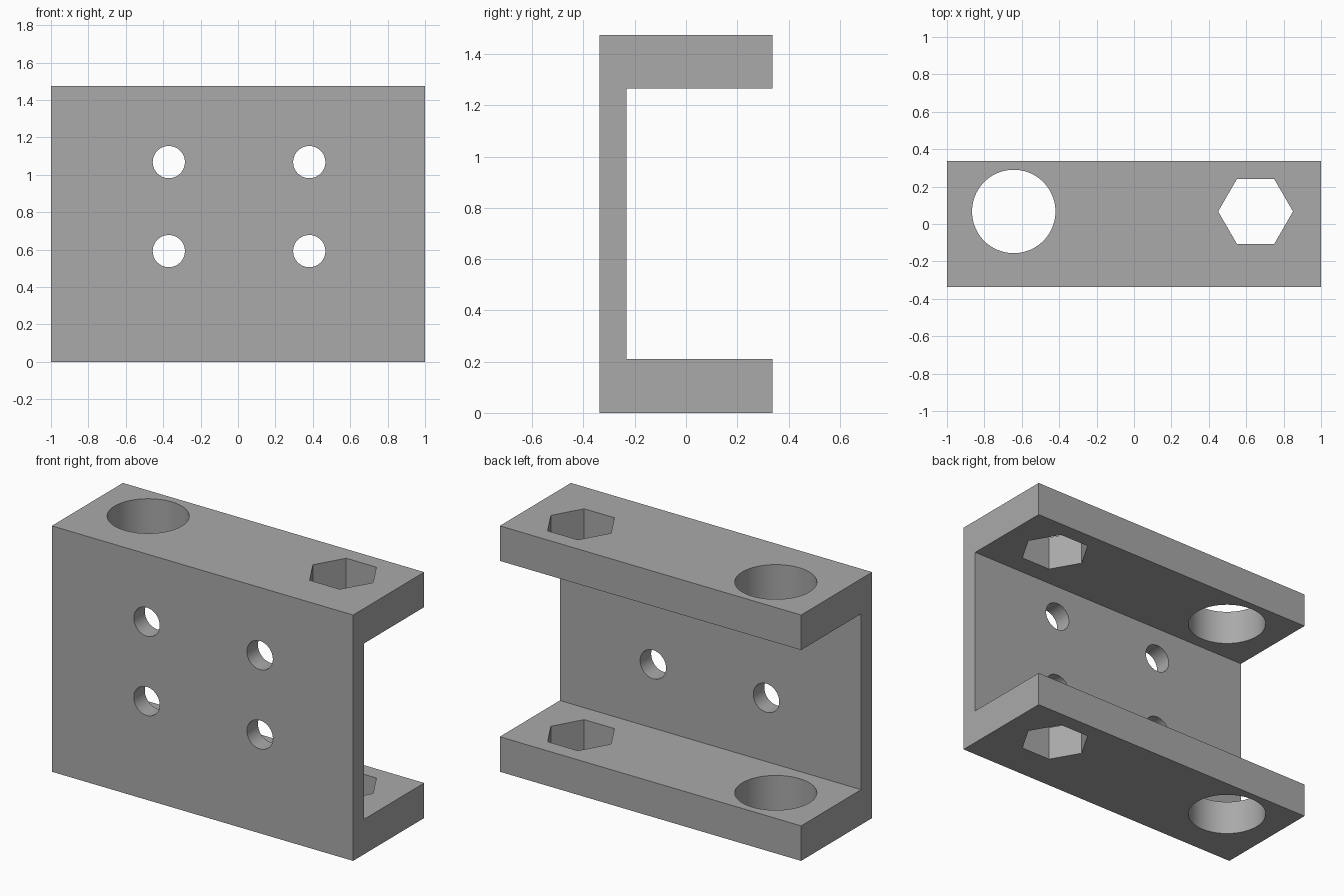
import bpy, bmesh, math
from mathutils import Matrix

if "Cube" in bpy.data.objects:
    bpy.data.objects.remove(bpy.data.objects["Cube"])

HALF_X, HALF_Y, HEIGHT = 1.0, 0.337, 1.475
WEB_Y = -0.232                       # inner face of the upright web
FLANGE_LOW, FLANGE_HIGH = 0.21, 1.265  # inner faces of the two flanges

grey = bpy.data.materials.new("plain grey")
grey.diffuse_color = (0.4, 0.4, 0.4, 1)
grey.use_nodes = True
grey.node_tree.nodes["Principled BSDF"].inputs["Base Color"].default_value = grey.diffuse_color


def add_object(name, bm):
    bmesh.ops.recalc_face_normals(bm, faces=bm.faces)
    mesh = bpy.data.meshes.new(name)
    bm.to_mesh(mesh)
    bm.free()
    mesh.materials.append(grey)
    obj = bpy.data.objects.new(name, mesh)
    bpy.context.collection.objects.link(obj)
    return obj


# C-shaped channel: side profile extruded along x
profile = [(-HALF_Y, 0), (HALF_Y, 0), (HALF_Y, FLANGE_LOW), (WEB_Y, FLANGE_LOW),
           (WEB_Y, FLANGE_HIGH), (HALF_Y, FLANGE_HIGH), (HALF_Y, HEIGHT), (-HALF_Y, HEIGHT)]
bm = bmesh.new()
face = bm.faces.new([bm.verts.new((-HALF_X, y, z)) for y, z in profile])
ext = bmesh.ops.extrude_face_region(bm, geom=[face])
bmesh.ops.translate(bm, vec=(2 * HALF_X, 0, 0),
                    verts=[v for v in ext["geom"] if isinstance(v, bmesh.types.BMVert)])
channel = add_object("channel_bracket", bm)


def drill(name, centre, radius, depth, sides, axis="Z"):
    """Cut a straight hole with the given number of sides through the channel."""
    bm = bmesh.new()
    turn = Matrix.Rotation(math.pi / 2, 4, "X") if axis == "Y" else Matrix()
    # first corner placed on the x axis
    spin = Matrix.Rotation(math.pi / 2, 4, "Z")
    bmesh.ops.create_cone(bm, cap_ends=True, segments=sides, radius1=radius, radius2=radius,
                          depth=depth, matrix=Matrix.Translation(centre) @ turn @ spin)
    cutter = add_object(name, bm)
    cutter.hide_render = True
    mod = channel.modifiers.new(name, "BOOLEAN")
    mod.operation, mod.solver, mod.object = "DIFFERENCE", "EXACT", cutter
    bpy.context.view_layer.objects.active = channel
    bpy.ops.object.modifier_apply(modifier=name)
    bpy.data.objects.remove(cutter)


# Round and hexagonal holes through both flanges
drill("round_hole", (-0.643, 0.067, HEIGHT / 2), 0.223, 2, 96)
drill("hex_hole", (0.65, 0.067, HEIGHT / 2), 0.2, 2, 6)

# Four bolt holes through the web
for x in (-0.37, 0.381):
    for z in (0.592, 1.068):
        drill("bolt_hole", (x, -HALF_Y, z), 0.086, 0.5, 64, "Y")

# Smooth hole walls, sharp edges elsewhere
bpy.ops.object.select_all(action="DESELECT")
channel.select_set(True)
bpy.context.view_layer.objects.active = channel
bpy.ops.object.shade_smooth_by_angle(angle=math.radians(30))
